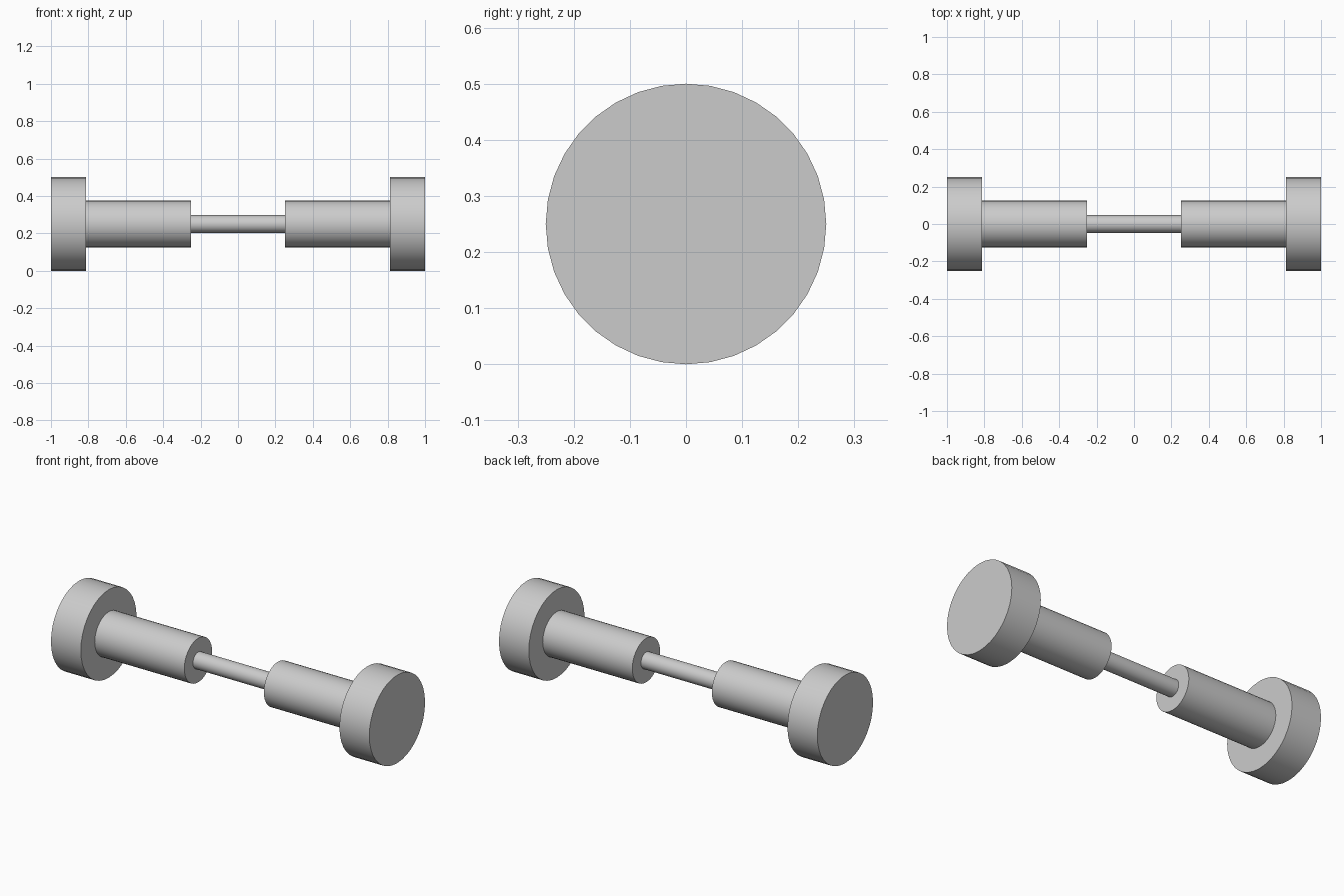
import bpy
import math

cube = bpy.data.objects.get("Cube")
if cube:
    bpy.data.objects.remove(cube, do_unlink=True)

SIDES = 36
AXIS_HEIGHT = 0.25

# Single plain grey finish
grey = bpy.data.materials.new("plain grey")
grey.use_nodes = True
colour = (0.6, 0.6, 0.6, 1.0)
grey.diffuse_color = colour
grey.node_tree.nodes["Principled BSDF"].inputs["Base Color"].default_value = colour


def cylinder_x(name, start, end, radius):
    """Cylinder along the x axis between two x positions."""
    bpy.ops.mesh.primitive_cylinder_add(
        vertices=SIDES, radius=radius, depth=abs(end - start),
        location=((start + end) / 2, 0, AXIS_HEIGHT),
        rotation=(0, math.pi / 2, 0))
    part = bpy.context.object
    part.name = name
    part.data.materials.append(grey)
    bpy.ops.object.transform_apply(location=False, rotation=True, scale=True)
    bpy.ops.object.shade_smooth_by_angle(angle=math.radians(30))
    return part


# Thin rod joining the two halves
cylinder_x("centre_rod", -0.25, 0.25, 0.047)

# Matching sleeve and end disc on each side
for side, sign in (("left", 1), ("right", -1)):
    cylinder_x(side + "_sleeve", sign * 0.25, sign * 0.8125, 0.125)
    cylinder_x(side + "_end_disc", sign * 0.8125, sign, 0.25)
